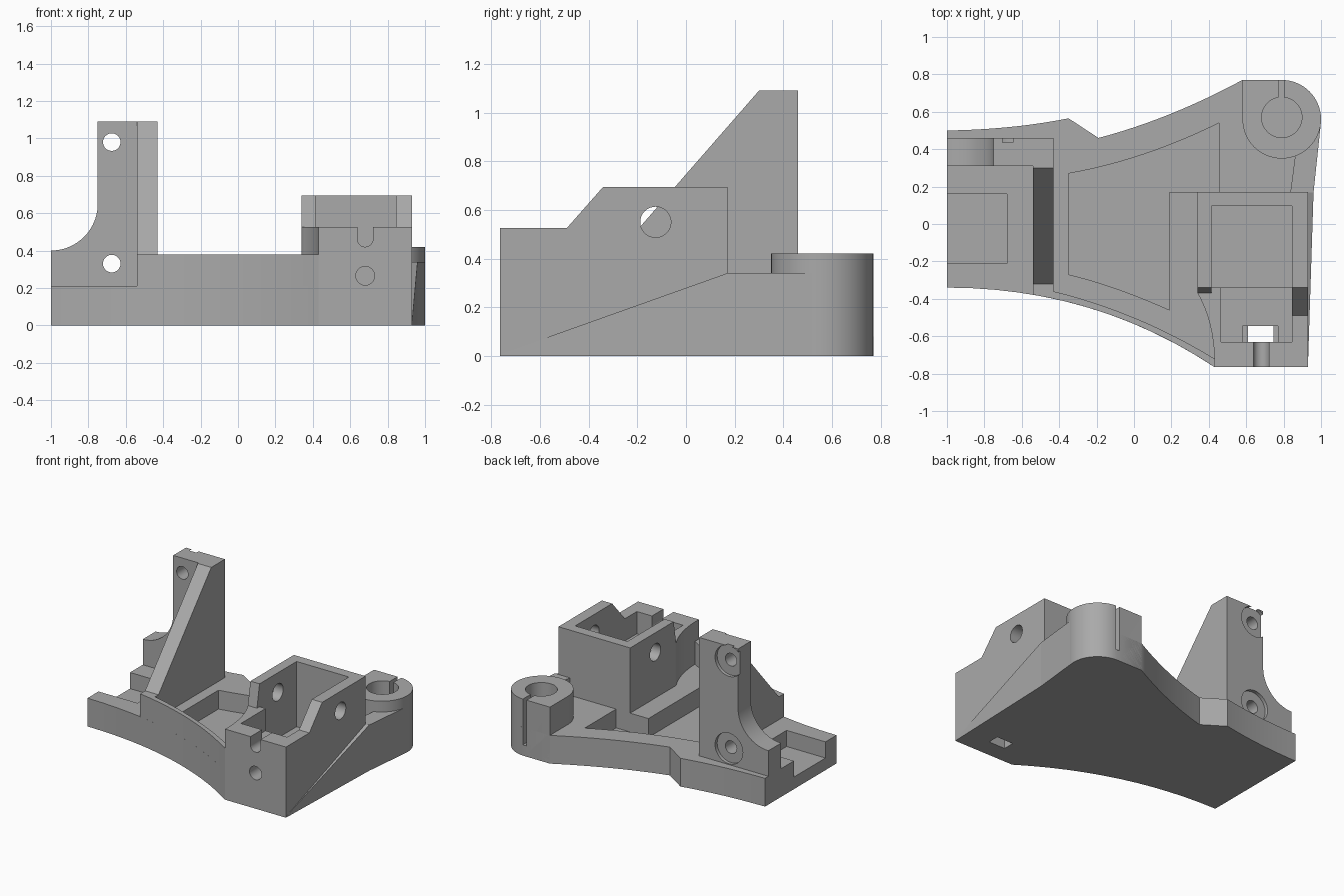
import bpy, bmesh, math

if "Cube" in bpy.data.objects:
    bpy.data.objects.remove(bpy.data.objects["Cube"], do_unlink=True)

grey = bpy.data.materials.new("plain_grey")
grey.use_nodes = True
grey.diffuse_color = (0.4, 0.4, 0.4, 1)
grey.node_tree.nodes["Principled BSDF"].inputs["Base Color"].default_value = (0.4, 0.4, 0.4, 1)


def bezier(a, c, b, t0=0.0, t1=1.0, n=12):
    """Points on a quadratic curve from a to b, pulled towards c."""
    pts = []
    for i in range(n + 1):
        t = t0 + (t1 - t0) * i / n
        pts.append(tuple((1 - t) ** 2 * p + 2 * t * (1 - t) * q + t * t * r
                         for p, q, r in zip(a, c, b)))
    return pts


def arc(cx, cy, r, a0, a1, n=24):
    steps = [math.radians(a0 + (a1 - a0) * i / n) for i in range(n + 1)]
    return [(cx + r * math.cos(a), cy + r * math.sin(a)) for a in steps]


def circle(cx, cy, r):
    return arc(cx, cy, r, 0, 360, 40)[:-1]


def rect(x0, x1, y0, y1):
    return [(x0, y0), (x1, y0), (x1, y1), (x0, y1)]


def prism(name, pts, lo, hi, axis="z"):
    """Extrude an outline along an axis; hi may be a rule giving a sloping top."""
    place = {"z": lambda a, b, h: (a, b, h),
             "y": lambda a, b, h: (a, h, b),
             "x": lambda a, b, h: (h, a, b)}[axis]
    top = hi if callable(hi) else lambda a, b: hi
    bm = bmesh.new()
    low = [bm.verts.new(place(a, b, lo)) for a, b in pts]
    high = [bm.verts.new(place(a, b, top(a, b))) for a, b in pts]
    bm.faces.new(low)
    bm.faces.new(high)
    for i in range(len(pts)):
        j = (i + 1) % len(pts)
        bm.faces.new((low[i], low[j], high[j], high[i]))
    bmesh.ops.recalc_face_normals(bm, faces=bm.faces)
    mesh = bpy.data.meshes.new(name)
    bm.to_mesh(mesh)
    bm.free()
    mesh.materials.append(grey)
    ob = bpy.data.objects.new(name, mesh)
    bpy.context.collection.objects.link(ob)
    return ob


def activate(ob):
    bpy.ops.object.select_all(action="DESELECT")
    ob.select_set(True)
    bpy.context.view_layer.objects.active = ob


def cut(targets, *args):
    """Subtract a prism from each target, then discard it."""
    tool = prism("cutter", *args)
    tool.hide_render = True
    for ob in targets:
        activate(ob)
        mod = ob.modifiers.new("cut", "BOOLEAN")
        mod.operation = "DIFFERENCE"
        mod.solver = "EXACT"
        mod.object = tool
        bpy.ops.object.modifier_apply(modifier=mod.name)
    bpy.data.objects.remove(tool, do_unlink=True)


FLOOR = 0.21
front_edge = ((-1, -0.34), (-0.21, -0.34), (0.43, -0.765))

# Base plate with swept front and back edges
outline = (bezier(*front_edge)
           + [(0.93, -0.765), (0.93, 0.17), (0.96, 0.17)]
           + arc(0.79, 0.56, 0.21, 0, 90, 12)
           + bezier((0.58, 0.77), (0.19, 0.56), (-0.19, 0.46))
           + bezier((-0.35, 0.565), (-0.65, 0.505), (-1, 0.5)))
base = prism("base_plate", outline, 0, FLOOR)
pocket = (bezier((-0.35, 0.27), (0.05, 0.34), (0.455, 0.54))
          + [(0.455, 0.17), (0.19, 0.17)]
          + bezier((0.19, -0.46), (-0.1, -0.33), (-0.35, -0.27)))
cut([base], pocket, 0.07, 0.5)
cut([base], rect(-1.1, -0.68, -0.21, 0.16), 0.09, 0.5)

# Raised lip along the front edge
lip_outline = (bezier(*front_edge, t0=0.3)
               + bezier((0.43, -0.72), (0.02, -0.47), (-0.43, -0.36))
               + [(-0.54, -0.36)])
lip = prism("front_lip", lip_outline, 0, 0.38)

# Upright mounting plate and its gusset
plate_side = ([(-1, 0.1), (-1, 0.4)] + arc(-1, 0.65, 0.25, -90, 0)
              + [(-0.75, 1.09), (-0.43, 1.09), (-0.43, 0.1)])
plate = prism("mounting_plate", plate_side, 0.31, 0.46, "y")
gusset = prism("gusset", [(-0.37, 0.1), (-0.37, 0.38), (-0.32, 0.38), (0.3, 1.09),
                          (0.4, 1.09), (0.4, 0.1)], -0.54, -0.43, "x")
for z in (0.33, 0.98):
    cut([plate], circle(-0.675, z, 0.047), 0.2, 0.6, "y")
    cut([plate], circle(-0.675, z, 0.114), 0.435, 0.6, "y")

# Open box and the lower block in front of it
box = prism("box", rect(0.34, 0.93, -0.34, 0.17), 0, 0.695)
cut([box], rect(0.415, 0.845, -0.5, 0.095), FLOOR, 1)
block_outline = ([(0.34, -0.34)]
                 + bezier((0.34, -0.37), (0.425, -0.52), (0.43, -0.72))
                 + [(0.43, -0.765), (0.93, -0.765), (0.93, -0.34)])
block = prism("front_block", block_outline, 0, 0.525)
cut([block], rect(0.465, 0.845, -0.63, -0.2), 0.36, 1)

# Sloping ends of the box side walls
for name, y, x0, x1 in (("left_wall_slope", -0.49, 0.845, 0.93),
                        ("right_wall_slope", -0.37, 0.34, 0.415)):
    prism(name, [(y, 0.525), (-0.34, 0.695), (-0.34, 0.525)], x0, x1, "x")

# Shaft holes, screw hole, cable notch and nut slot
cut([box], circle(-0.125, 0.55, 0.063), 0.2, 1.1, "x")
cut([block], circle(0.68, 0.265, 0.05), -0.9, -0.58, "y")
notch = [(0.72, 0.6), (0.64, 0.6)] + arc(0.68, 0.462, 0.042, 180, 360)
cut([block], notch, -0.9, -0.6, "y")
cut([block, base], rect(0.61, 0.745, -0.63, -0.545), -0.1, 0.6)
cut([block, base], rect(0.58, 0.77, -0.63, -0.545), 0.14, 0.6)

# Clamp ring with a split at the back
ring_outline = [(0.58, 0.77)] + arc(0.79, 0.56, 0.21, 180, 450, 48)
ring = prism("clamp_ring", ring_outline, 0, 0.42)
cut([ring, base], circle(0.79, 0.57, 0.108), 0.08, 0.6)
cut([ring, base], rect(0.773, 0.803, 0.6, 0.9), 0.08, 0.6)

# Side rib to the ring and the thin ramp beside the box
rib = prism("side_rib", [(0.835, 0.16), (0.96, 0.17), (0.997, 0.52), (0.93, 0.42),
                         (0.865, 0.39)], 0, 0.34)
ramp = prism("side_ramp", [(0.93, -0.76), (0.96, 0.17), (0.93, 0.17)], 0,
             lambda x, y: 0.34 + 0.356 * (y - 0.17))

for ob in bpy.context.collection.objects:
    if ob.type == "MESH" and grey.name in ob.data.materials:
        activate(ob)
        bpy.ops.object.shade_smooth_by_angle(angle=math.radians(30))
